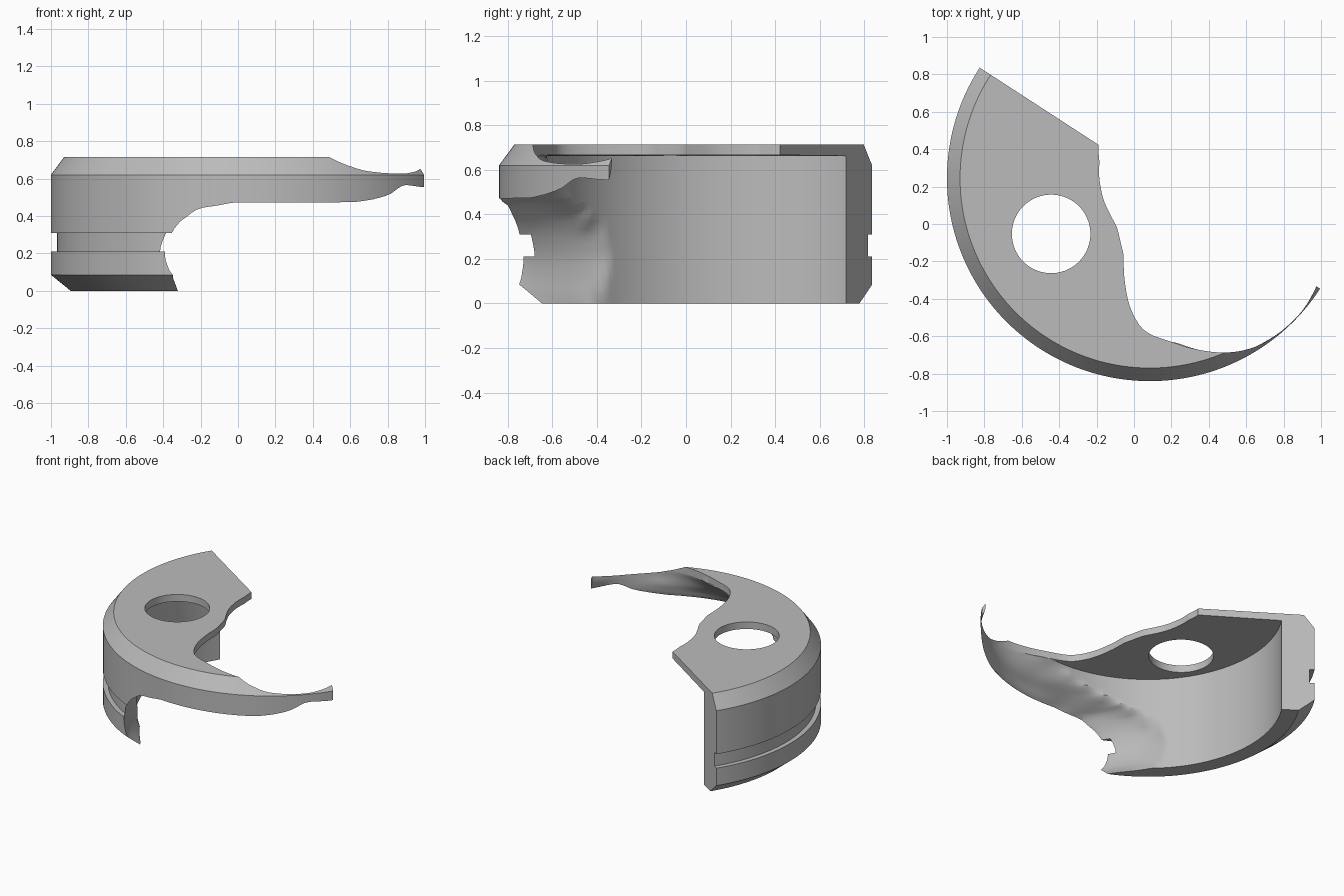
import bpy
import bmesh
from math import sin, cos, radians

cube = bpy.data.objects.get("Cube")
if cube:
    bpy.data.objects.remove(cube, do_unlink=True)

CENTRE_X, CENTRE_Y = 0.085, 0.245   # axis of the round body
START, END = 147, 327               # half-turn sweep in degrees
BORE = 0.87                         # inner wall radius


def point(angle, radius, z):
    a = radians(angle)
    return (CENTRE_X + radius * cos(a), CENTRE_Y + radius * sin(a), z)


def smooth_lookup(keys, x):
    """Monotone cubic interpolation through (x, value) keys, clamped at the ends."""
    if x <= keys[0][0]:
        return keys[0][1]
    if x >= keys[-1][0]:
        return keys[-1][1]
    slopes = [(b[1] - a[1]) / (b[0] - a[0]) for a, b in zip(keys, keys[1:])]

    def tangent(i):
        if i == 0 or i == len(slopes):
            return slopes[min(i, len(slopes) - 1)]
        p, q = slopes[i - 1], slopes[i]
        return 2 * p * q / (p + q) if p * q > 0 else 0

    i = max(k for k in range(len(slopes)) if keys[k][0] <= x)
    (xa, ya), (xb, yb) = keys[i], keys[i + 1]
    h = xb - xa
    t = (x - xa) / h
    ease = t * t * (3 - 2 * t)
    return (ya + (yb - ya) * ease
            + h * tangent(i) * t * (1 - t) ** 2
            - h * tangent(i + 1) * t * t * (1 - t))


def make_object(name, bm):
    bmesh.ops.recalc_face_normals(bm, faces=bm.faces[:])
    mesh = bpy.data.meshes.new(name)
    bm.to_mesh(mesh)
    bm.free()
    obj = bpy.data.objects.new(name, mesh)
    bpy.context.collection.objects.link(obj)
    return obj


def bridge(bm, first, second):
    count = len(first)
    for i in range(count):
        j = (i + 1) % count
        bm.faces.new((first[i], first[j], second[j], second[i]))


# Outer body: chamfered, grooved profile swept through half a turn
profile = [(0.15, 0), (0.98, 0), (1.085, 0.085), (1.085, 0.21), (1.052, 0.21),
           (1.052, 0.31), (1.085, 0.31), (1.085, 0.62), (1.015, 0.715), (0.15, 0.715)]
STEPS = 120
bm = bmesh.new()
rings = []
for s in range(STEPS + 1):
    angle = START + (END - START) * s / STEPS
    rings.append([bm.verts.new(point(angle, r, z)) for r, z in profile])
for a, b in zip(rings, rings[1:]):
    bridge(bm, a, b)
bm.faces.new(rings[0])
bm.faces.new(rings[-1])
body = make_object("hook_body", bm)

# Inner edge of the top plate and of the pointed arm, as (angle, radius)
arm_edge = [(277.5, 0.883), (286, 0.955), (294, 1.02), (299, 1.05), (305, 1.07),
            (311, 1.079), (317, 1.08), (323, 1.076), (327, 1.06)]
plate_edge = [(147, 0.326), (165, 0.28), (190, 0.268), (212, 0.277), (233, 0.307),
              (250, 0.42), (256, 0.56), (261.4, 0.7), (268, 0.815)] + arm_edge

# Scooped inside below the plate: height -> (angle, radius) contour
scoop = {
    0.0: [(229, BORE), (245.6, 0.98), (252, 1.2)],
    0.1: [(223.5, BORE), (245.8, 1.085), (250, 1.2)],
    0.2: [(222, BORE), (244, 1.085), (249, 1.2)],
    0.3: [(224, BORE), (245.8, 1.085), (251, 1.2)],
    0.4: [(231, BORE), (251, 1.085), (257, 1.2)],
    0.45: [(238, BORE), (257.5, 1.085), (268, 1.12), (327, 1.16)],
    0.475: [(242, BORE), (254, 1.0), (265, 1.08), (292, 1.081), (300, 1.085), (327, 1.13)],
    0.52: [(250, BORE), (265, 1.0), (280, 1.05), (300, 1.07), (312.5, 1.085), (327, 1.105)],
    0.565: [(258, BORE), (270, 0.94), (280, 1.0), (300, 1.06), (319, 1.085), (327, 1.08)],
    0.615: [(266, BORE), (277, 0.93), (294, 1.035), (305, 1.072), (317, 1.081), (327, 1.063)],
    0.663: [(272, BORE)] + arm_edge,
}
heights = list(scoop)


def scoop_radius(angle, z):
    column = [(h, smooth_lookup(scoop[h], angle)) for h in heights]
    return max(BORE, smooth_lookup(column, z))


levels = [-0.05]
for a, b in zip(heights, heights[1:]):
    levels += [a + (b - a) * k / 3 for k in range(3)]
levels.append(heights[-1])

# Cutter that hollows the body
angles = [START - 7.3 + 1.5 * k for k in range(240)]
bm = bmesh.new()
rings = [[bm.verts.new(point(a, scoop_radius(a, z), z)) for a in angles] for z in levels]
for z in (0.667, 0.8):
    rings.append([bm.verts.new(point(a, smooth_lookup(plate_edge, a), z)) for a in angles])
for a, b in zip(rings, rings[1:]):
    bridge(bm, a, b)
for ring, z in ((rings[0], levels[0]), (rings[-1], 0.8)):
    hub = bm.verts.new((CENTRE_X, CENTRE_Y, z))
    for i in range(len(ring)):
        bm.faces.new((ring[i - 1], ring[i], hub))
hollow = make_object("hollow_cutter", bm)

# Cutter for the round hole in the plate
bpy.ops.mesh.primitive_cylinder_add(vertices=72, radius=0.21, depth=0.4,
                                    location=(-0.443, -0.053, 0.7))
hole = bpy.context.object
hole.name = "hole_cutter"

for cutter in (hollow, hole):
    cut = body.modifiers.new(cutter.name, "BOOLEAN")
    cut.operation = "DIFFERENCE"
    cut.solver = "EXACT"
    cut.object = cutter
    cutter.hide_render = True

# Apply the cuts, then drop the cutters
bpy.ops.object.select_all(action="DESELECT")
body.select_set(True)
bpy.context.view_layer.objects.active = body
for modifier in list(body.modifiers):
    bpy.ops.object.modifier_apply(modifier=modifier.name)
for cutter in (hollow, hole):
    bpy.data.objects.remove(cutter, do_unlink=True)

# Plain steel finish
steel = bpy.data.materials.new("grey steel")
steel.use_nodes = True
grey = (0.5, 0.5, 0.5, 1)
steel.diffuse_color = grey
steel.node_tree.nodes["Principled BSDF"].inputs["Base Color"].default_value = grey
body.data.materials.clear()
body.data.materials.append(steel)
bpy.ops.object.shade_smooth_by_angle(angle=radians(28))
